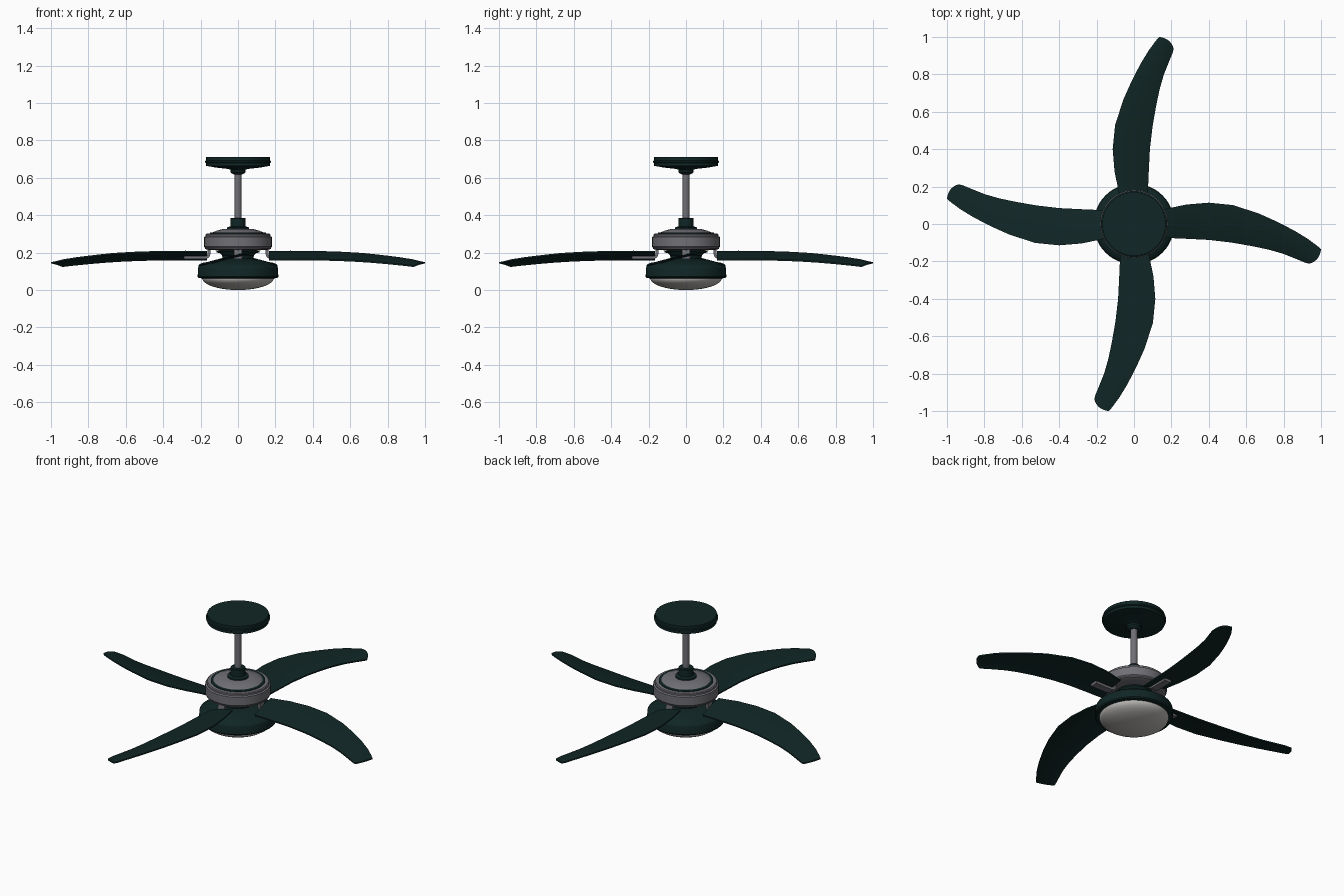
import bpy, bmesh, math
from mathutils import Vector

if "Cube" in bpy.data.objects:
    bpy.data.objects.remove(bpy.data.objects["Cube"])


def material(name, rgb):
    m = bpy.data.materials.new(name)
    m.diffuse_color = (*rgb, 1)
    m.use_nodes = True
    m.node_tree.nodes["Principled BSDF"].inputs["Base Color"].default_value = m.diffuse_color
    return m


GREEN = material("dark green", (0.005, 0.019, 0.018))
GRAY = material("metal gray", (0.16, 0.16, 0.18))
GLASS = material("frosted glass", (0.50, 0.49, 0.47))


def finish(name, bm, mat, angle=35):
    bmesh.ops.recalc_face_normals(bm, faces=bm.faces)
    me = bpy.data.meshes.new(name)
    bm.to_mesh(me)
    bm.free()
    ob = bpy.data.objects.new(name, me)
    bpy.context.collection.objects.link(ob)
    me.materials.append(mat)
    bpy.ops.object.select_all(action='DESELECT')
    bpy.context.view_layer.objects.active = ob
    ob.select_set(True)
    bpy.ops.object.shade_smooth_by_angle(angle=math.radians(angle))
    return ob


def lathe(name, profile, mat, n=48):
    """Revolve (radius, z) points about z and cap both ends."""
    bm = bmesh.new()
    rings = [[bm.verts.new((r * math.cos(2 * math.pi * i / n),
                            r * math.sin(2 * math.pi * i / n), z)) for i in range(n)]
             for r, z in profile]
    for a, b in zip(rings, rings[1:]):
        for i in range(n):
            bm.faces.new((a[i], a[i - 1], b[i - 1], b[i]))
    bm.faces.new(rings[0])
    bm.faces.new(rings[-1])
    return finish(name, bm, mat)


# Ceiling canopy, rod and coupling
lathe("ceiling_canopy", [(.17, .71), (.17, .693), (.177, .69), (.177, .682), (.17, .678),
                         (.17, .664), (.12, .655), (.05, .647), (.041, .643),
                         (.041, .632), (.034, .623), (.02, .618)], GREEN)
lathe("down_rod", [(.019, .64), (.019, .36)], GRAY, 24)
lathe("rod_coupling", [(.038, .385), (.041, .382), (.041, .34), (.058, .335),
                       (.06, .31)], GREEN, 32)

# Motor housing
lathe("motor_housing", [(.05, .328), (.085, .325), (.115, .317), (.14, .306), (.145, .302),
                        (.168, .301), (.173, .297), (.173, .288), (.181, .283),
                        (.181, .232), (.176, .226), (.176, .220), (.16, .214),
                        (.10, .212)], GRAY)
lathe("housing_top_band", [(.143, .308), (.150, .306), (.150, .300), (.143, .299)], GREEN)

# Light fitting below the motor
lathe("light_neck", [(.105, .215), (.105, .205), (.085, .185), (.08, .155)], GREEN)
lathe("light_housing", [(.08, .168), (.115, .163), (.155, .152), (.19, .138), (.211, .123),
                        (.213, .118), (.216, .072), (.212, .066), (.195, .062),
                        (.18, .066)], GREEN)
lathe("glass_bowl", [(.192, .066)] + [(.192 * math.cos(t), .064 * (1 - math.sin(t)))
      for t in [math.radians(a) for a in (3, 12, 22, 33, 45, 57, 68, 78, 86, 89.5)]], GLASS)

# Blade outline: matching points on the high edge and the low edge
STATIONS = [((.165, .080, .208), (.165, -.074, .165)),
            ((.28, .104, .210), (.28, -.079, .166)),
            ((.40, .114, .209), (.40, -.085, .166)),
            ((.53, .101, .206), (.52, -.099, .164)),
            ((.67, .055, .198), (.63, -.118, .159)),
            ((.77, .010, .187), (.72, -.137, .153)),
            ((.86, -.037, .176), (.80, -.160, .146)),
            ((.93, -.080, .165), (.87, -.188, .139)),
            ((.98, -.117, .153), (.915, -.207, .134)),
            ((1.0, -.135, .149), (.937, -.212, .131))]
TIP_BULGE, COLS = .012, 8


def blade(name):
    bm = bmesh.new()
    rows = []
    for k, (hi, lo) in enumerate(STATIONS):
        row = []
        for j in range(COLS + 1):
            t = j / COLS
            p = Vector(hi).lerp(Vector(lo), t)
            arch = 4 * t * (1 - t)
            p.z += .006 * arch
            if k == len(STATIONS) - 1:
                p.x += TIP_BULGE * arch
                p.y -= TIP_BULGE * arch
            row.append(bm.verts.new(p))
        rows.append(row)
    for a, b in zip(rows, rows[1:]):
        for j in range(COLS):
            bm.faces.new((a[j], a[j + 1], b[j + 1], b[j]))
    bottom = bmesh.ops.extrude_face_region(bm, geom=bm.faces[:])["geom"]
    bmesh.ops.translate(bm, verts=[g for g in bottom if isinstance(g, bmesh.types.BMVert)],
                        vec=(0, 0, -.008))
    return finish(name, bm, GREEN)


def arm(name):
    """Flat bracket that drops from the motor and runs out under the blade."""
    path = [(.155, .225), (.155, .195), (.159, .182), (.168, .175), (.185, .173), (.29, .173)]
    bm = bmesh.new()
    rings = []
    for i, (x, z) in enumerate(path):
        a, b = Vector(path[max(i - 1, 0)]), Vector(path[min(i + 1, len(path) - 1)])
        d = (b - a).normalized() * .008
        rings.append([bm.verts.new((x + s * d.y, w, z - s * d.x))
                      for s, w in ((-1, -.022), (1, -.022), (1, .022), (-1, .022))])
    for a, b in zip(rings, rings[1:]):
        for i in range(4):
            bm.faces.new((a[i], a[i - 1], b[i - 1], b[i]))
    bm.faces.new(rings[0])
    bm.faces.new(rings[-1])
    return finish(name, bm, GRAY)


# Four blades with their brackets
for q in range(4):
    for ob in (blade(f"blade_{q + 1}"), arm(f"blade_arm_{q + 1}")):
        ob.rotation_euler.z = q * math.pi / 2
